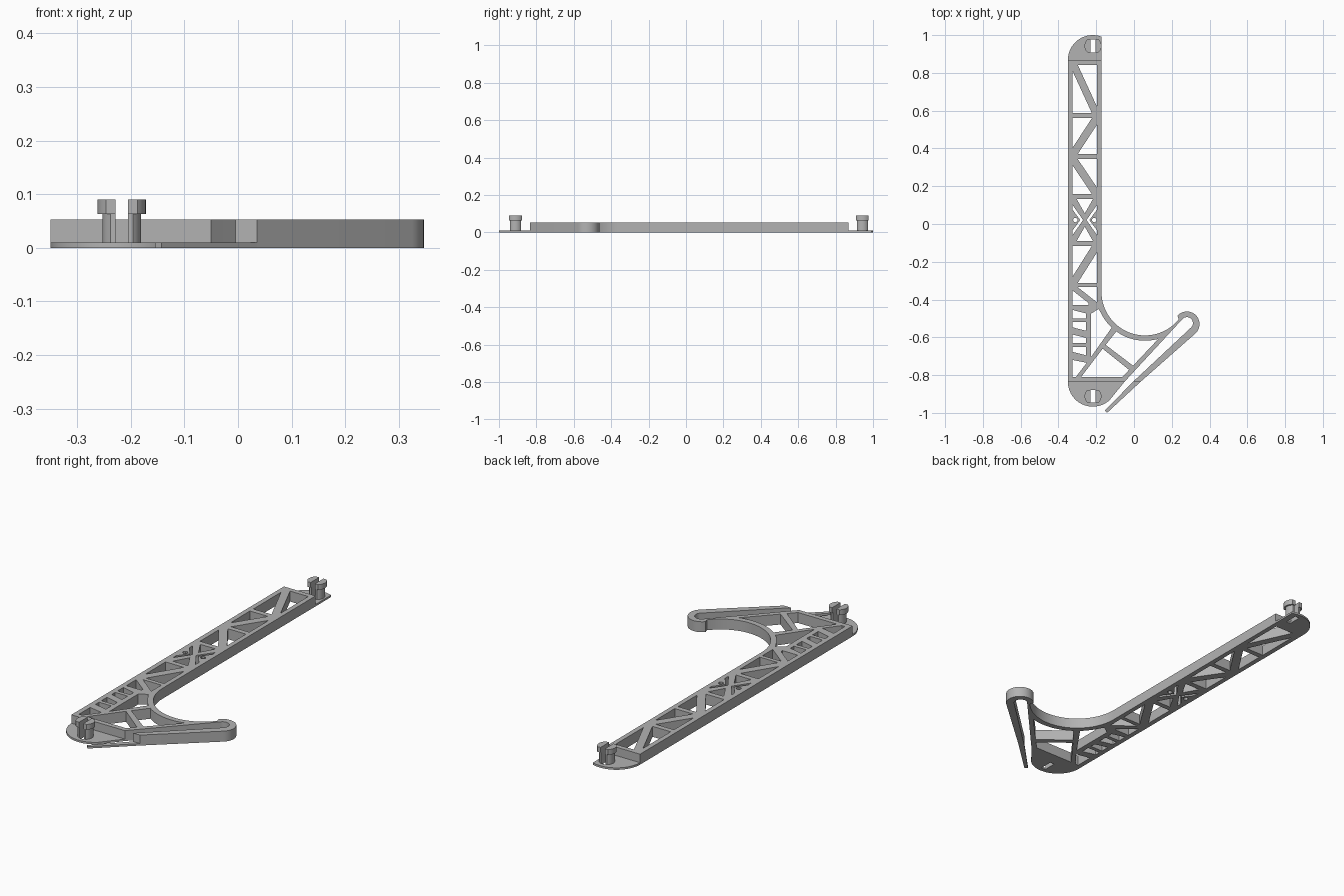
import bpy, bmesh
from math import cos, sin, asin, radians, degrees

cube = bpy.data.objects.get("Cube")
if cube:
    bpy.data.objects.remove(cube)

grey = bpy.data.materials.new("plain grey")
grey.use_nodes = True
grey.diffuse_color = (0.45, 0.45, 0.45, 1)
grey.node_tree.nodes["Principled BSDF"].inputs["Base Color"].default_value = (0.45, 0.45, 0.45, 1)


def arc(cx, cy, r, a0, a1, n=16):
    angles = [radians(a0 + (a1 - a0) * i / n) for i in range(n + 1)]
    return [(cx + r * cos(a), cy + r * sin(a)) for a in angles]


def plate(name, z0, z1, outline, holes=()):
    """Extrude a flat outline with holes between two heights."""
    curve = bpy.data.curves.new(name, 'CURVE')
    curve.dimensions = '2D'
    curve.fill_mode = 'BOTH'
    curve.extrude = (z1 - z0) / 2
    for loop in [outline, *holes]:
        spline = curve.splines.new('POLY')
        spline.points.add(len(loop) - 1)
        for point, (x, y) in zip(spline.points, loop):
            point.co = (x, y, 0, 1)
        spline.use_cyclic_u = True
    temp = bpy.data.objects.new(name + "_profile", curve)
    bpy.context.collection.objects.link(temp)
    graph = bpy.context.evaluated_depsgraph_get()
    mesh = bpy.data.meshes.new_from_object(temp.evaluated_get(graph))
    bpy.data.objects.remove(temp)
    bm = bmesh.new()
    bm.from_mesh(mesh)
    bmesh.ops.remove_doubles(bm, verts=bm.verts, dist=0.0001)
    bmesh.ops.recalc_face_normals(bm, faces=bm.faces)
    bmesh.ops.translate(bm, verts=bm.verts, vec=(0, 0, (z0 + z1) / 2))
    bm.to_mesh(mesh)
    bm.free()
    mesh.materials.clear()
    mesh.materials.append(grey)
    obj = bpy.data.objects.new(name, mesh)
    bpy.context.collection.objects.link(obj)
    bpy.ops.object.select_all(action='DESELECT')
    obj.select_set(True)
    bpy.context.view_layer.objects.active = obj
    bpy.ops.object.shade_smooth_by_angle(angle=radians(30))
    return obj


LEFT, RIGHT = -0.35, -0.172      # bar sides
IN_L, IN_R = -0.325, -0.196      # inner faces of the bar rails
BOTTOM, TOP = -0.835, 0.868      # ends of the tall part
HEIGHT, THIN = 0.053, 0.01
PEG_X = -0.217
holes = []


# Truss cells: two triangles either side of a diagonal rib
def truss_cell(y0, y1, falling):
    for flip in (False, True):
        tri = [(IN_R, y1), (IN_L + 0.027, y1), (IN_R, y0 + 0.034)]
        if flip:
            tri = [(IN_L + IN_R - x, y0 + y1 - y) for x, y in tri]
        if not falling:
            tri = [(IN_L + IN_R - x, y) for x, y in tri]
        holes.append(tri)


truss_cell(0.587, 0.843, True)
truss_cell(0.37, 0.56, False)
truss_cell(0.159, 0.344, True)
truss_cell(-0.312, -0.116, False)

# Crossed centre cell with small screw holes
MID_X, MID_Y = (IN_L + IN_R) / 2, 0.021
for s in (1, -1):
    holes.append([(MID_X - 0.043, MID_Y + s * 0.111), (MID_X + 0.043, MID_Y + s * 0.111),
                  (MID_X, MID_Y + s * 0.035)])
    slit = [(0.064, 0.079), (0.009, 0), (0.064, -0.079), (0.064, -0.054), (0.024, 0), (0.064, 0.054)]
    holes.append([(MID_X + s * x, MID_Y + y) for x, y in slit])
    holes.append(arc(MID_X + s * 0.05, MID_Y, 0.012, 0, 330, 11))

# Cells where the bar meets the hook
holes.append([(-0.30, -0.333), (IN_R, -0.333), (IN_R, -0.415)])
holes.append([(IN_L, -0.352), (IN_L, -0.43), (-0.24, -0.43), (-0.24, -0.419)])
for i in range(4):
    y = -0.455 - 0.065 * i
    slant = 0.018 if i % 2 else -0.018
    holes.append([(IN_L, y), (-0.255, y + min(slant, 0)),
                  (-0.255, y - 0.045), (IN_L, y - 0.045 + max(slant, 0))])

# Large cells inside the hook, bounded by the inner curve
CURVE = (0.058, -0.36)
holes.append([(-0.228, -0.475), (-0.188, -0.45)] + arc(*CURVE, 0.258, 205, 227, 6) + [(-0.228, -0.705)])
holes.append(arc(*CURVE, 0.258, 234, 286, 14) + [(-0.005, -0.75), (-0.15, -0.64)])
holes.append([(-0.166, -0.66), (-0.026, -0.772), (-0.061, -0.81), (-0.28, -0.81)])
holes.append([(IN_L, -0.81), (-0.308, -0.81), (-0.25, -0.735), (IN_L, -0.72)])

# Tall frame: bar, hook, and upper part of the spring arm
outline = [(LEFT, BOTTOM), (-0.05, BOTTOM)]
outline += arc(0.28, -0.525, 0.032, 140, -40)
outline += [(-0.005, BOTTOM), (0.035, BOTTOM)]
outline += arc(0.28, -0.53, 0.067, -48, 138, 24)
outline += arc(*CURVE, 0.23, -39, -180, 32)
outline += [(RIGHT, TOP), (LEFT, TOP)]
plate("truss_frame", 0, HEIGHT, outline, holes)


# Thin end tabs with a slot under each peg
def slot(y):
    return [(PEG_X - 0.012, y - 0.034), (PEG_X + 0.012, y - 0.034),
            (PEG_X + 0.012, y + 0.034), (PEG_X - 0.012, y + 0.034)]


PEGS = {"back": 0.943, "front": -0.912}
plate("back_tab", 0, THIN,
      [(LEFT, TOP), (RIGHT, TOP)] + arc(-0.218, TOP, 0.132, 69.6, 180, 20), [slot(PEGS["back"])])
plate("front_tab", 0, THIN,
      arc(-0.218, BOTTOM, 0.132, 180, 312, 24) + [(-0.05, BOTTOM)], [slot(PEGS["front"])])
plate("spring_arm_tip", 0, THIN,
      [(-0.005, BOTTOM), (-0.155, -0.988), (-0.143, -1.0), (0.035, BOTTOM)])


# Split snap pegs: two half posts with wider heads
def half_disc(y, side, r, half_depth):
    a = degrees(asin(half_depth / r))
    pts = [(0.012, -half_depth)] + arc(0, 0, r, -a, a, 10) + [(0.012, half_depth)]
    return [(PEG_X + side * px, y + py) for px, py in pts]


for end, y in PEGS.items():
    for label, side in (("left", 1), ("right", -1)):
        plate(f"{end}_peg_post_{label}", 0.005, 0.07, half_disc(y, side, 0.036, 0.029))
        plate(f"{end}_peg_head_{label}", 0.063, 0.09, half_disc(y, side, 0.045, 0.034))
